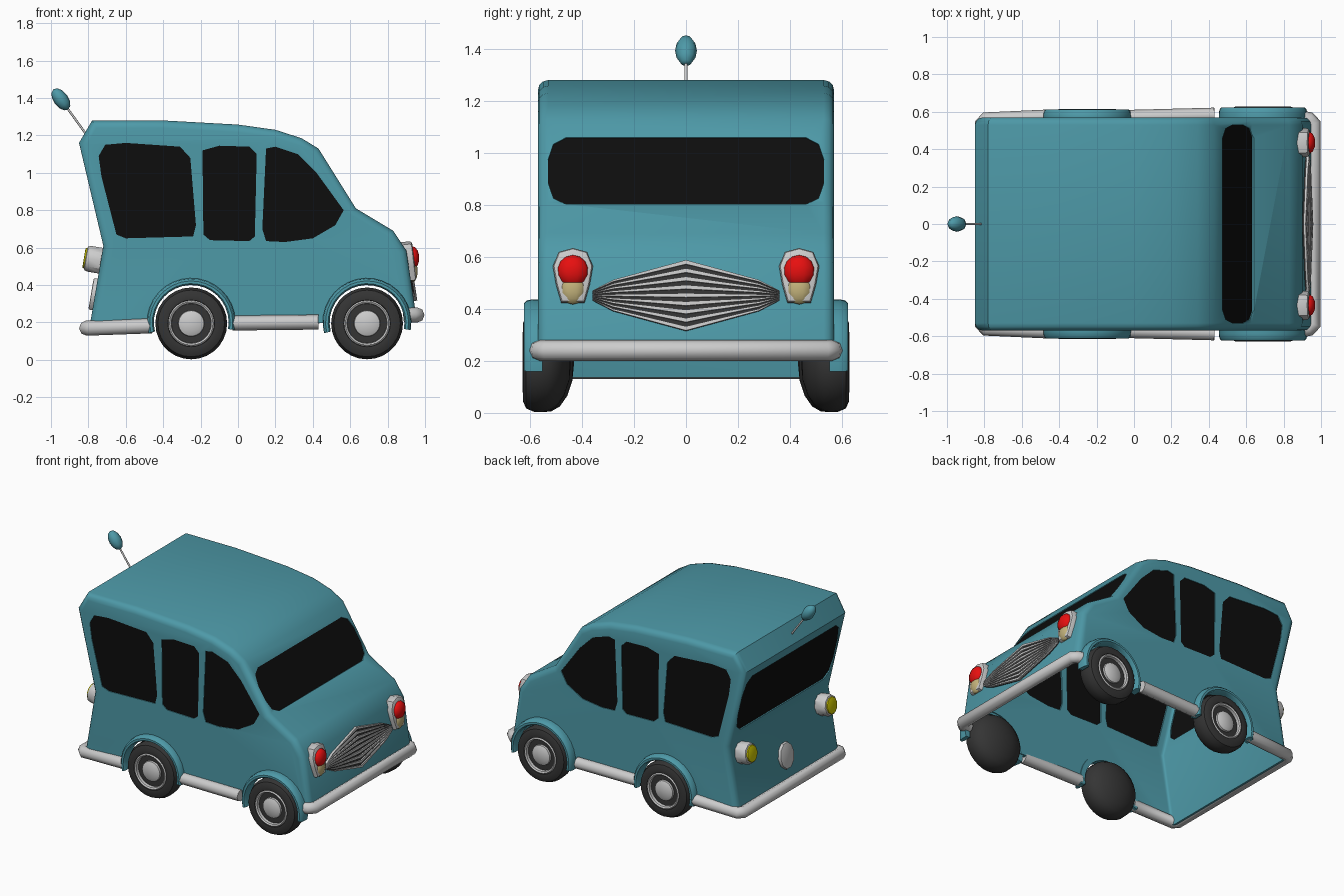
import bpy, bmesh, math
from mathutils import Vector, Matrix

if "Cube" in bpy.data.objects:
    bpy.data.objects.remove(bpy.data.objects["Cube"])


def material(name, rgb):
    m = bpy.data.materials.new(name)
    m.diffuse_color = (*rgb, 1)
    m.use_nodes = True
    m.node_tree.nodes["Principled BSDF"].inputs["Base Color"].default_value = m.diffuse_color
    return m


TEAL = material("teal_paint", (0.075, 0.32, 0.39))
BLACK = material("dark_glass", (0.004, 0.004, 0.004))
RUBBER = material("rubber", (0.035, 0.035, 0.035))
RED = material("red_lens", (0.8, 0.005, 0.005))
BEIGE = material("beige_lens", (0.55, 0.45, 0.2))
YELLOW = material("yellow_lens", (0.65, 0.6, 0.0))


def activate(ob):
    bpy.ops.object.select_all(action='DESELECT')
    ob.select_set(True)
    bpy.context.view_layer.objects.active = ob


def smooth(ob, angle=35):
    activate(ob)
    bpy.ops.object.shade_smooth_by_angle(angle=math.radians(angle))


def finish(bm, name, mat=None, angle=35, recalc=True):
    bmesh.ops.remove_doubles(bm, verts=bm.verts, dist=1e-5)
    if recalc:
        bmesh.ops.recalc_face_normals(bm, faces=bm.faces)
    me = bpy.data.meshes.new(name)
    bm.to_mesh(me)
    bm.free()
    ob = bpy.data.objects.new(name, me)
    bpy.context.collection.objects.link(ob)
    if mat:
        me.materials.append(mat)
    smooth(ob, angle)
    return ob


def slab(name, pts, origin, u, v, lo, hi, mat=None, bevel=0):
    """Flat outline in the u/v plane, thickened along u x v from lo to hi."""
    o, u, v = Vector(origin), Vector(u).normalized(), Vector(v).normalized()
    n = u.cross(v)
    bm = bmesh.new()
    f = bm.faces.new([bm.verts.new(o + u * a + v * b + n * lo) for a, b in pts])
    top = bmesh.ops.extrude_face_region(bm, geom=[f])["geom"]
    bmesh.ops.translate(bm, verts=[g for g in top if isinstance(g, bmesh.types.BMVert)], vec=n * (hi - lo))
    if bevel:
        face = next(g for g in top if isinstance(g, bmesh.types.BMFace))
        bmesh.ops.bevel(bm, geom=list(face.edges), offset=bevel, segments=2, profile=0.5, affect='EDGES')
    return finish(bm, name, mat)


def lathe(name, prof, cx, cz, side, mat=None, a0=0, a1=360, n=28, closed=False):
    """Turn (radius, y) points about a y axis; partial turns get end caps."""
    bm = bmesh.new()
    full = a1 - a0 >= 360
    rings = []
    for i in range(n if full else n + 1):
        a = math.radians(a0 + (a1 - a0) * i / n)
        rings.append([bm.verts.new((cx + r * math.cos(a), y * side, cz + r * math.sin(a))) for r, y in prof])
    m = len(prof)
    for i in range(n):
        p, q = rings[i], rings[(i + 1) % len(rings)]
        for j in range(m if closed else m - 1):
            k = (j + 1) % m
            bm.faces.new((p[j], p[k], q[k], q[j]))
    if not full:
        bm.faces.new(rings[0])
        bm.faces.new(rings[-1])
    return finish(bm, name, mat)


def ball(name, loc, scale, mat, tilt=0, seg=10, rings=7):
    bm = bmesh.new()
    m = Matrix.Translation(loc) @ Matrix.Rotation(tilt, 4, 'Y') @ Matrix.Diagonal((*scale, 1))
    bmesh.ops.create_uvsphere(bm, u_segments=seg, v_segments=rings, radius=1, matrix=m)
    return finish(bm, name, mat, 60)


def tube(name, pts, radius, res=2):
    cu = bpy.data.curves.new(name, 'CURVE')
    cu.dimensions = '3D'
    cu.bevel_depth, cu.bevel_resolution, cu.use_fill_caps = radius, res, True
    sp = cu.splines.new('POLY')
    sp.points.add(len(pts) - 1)
    for p, c in zip(sp.points, pts):
        p.co = (*c, 1)
    ob = bpy.data.objects.new(name, cu)
    bpy.context.collection.objects.link(ob)
    activate(ob)
    bpy.ops.object.convert(target='MESH')
    smooth(bpy.context.object, 50)


# Body shell: side profile extruded across, long edges rounded, open underneath
W = 0.57
profile = [(-0.80, 0.14), (-0.72, 0.61), (-0.85, 1.16), (-0.78, 1.28), (-0.4, 1.28), (0.0, 1.258),
           (0.2, 1.23), (0.34, 1.185), (0.43, 1.13), (0.63, 0.81), (0.83, 0.69), (0.90, 0.585), (0.955, 0.22)]
bm = bmesh.new()
f = bm.faces.new([bm.verts.new((x, -W, z)) for x, z in profile])
g = bmesh.ops.extrude_face_region(bm, geom=[f])["geom"]
bmesh.ops.translate(bm, verts=[e for e in g if isinstance(e, bmesh.types.BMVert)], vec=(0, 2 * W, 0))
bmesh.ops.recalc_face_normals(bm, faces=bm.faces)
rim = [e for e in bm.edges if abs(e.verts[0].co.y - e.verts[1].co.y) < 0.01
       and abs(e.verts[0].co.x - e.verts[1].co.x) < 1]
bmesh.ops.bevel(bm, geom=rim, offset=0.04, segments=3, profile=0.5, affect='EDGES')
bm.normal_update()
bmesh.ops.delete(bm, geom=[f for f in bm.faces if f.normal.z < -0.9], context='FACES')
body = finish(bm, "body_shell", TEAL, recalc=False)
sol = body.modifiers.new("wall", 'SOLIDIFY')
sol.thickness, sol.offset = 0.025, -1

# Window openings with recessed panes
side_windows = {
    "rear_side": [(-0.745, 1.09), (-0.71, 1.15), (-0.60, 1.16), (-0.31, 1.14), (-0.255, 1.08), (-0.225, 0.72),
                  (-0.24, 0.66), (-0.6, 0.65), (-0.65, 0.67), (-0.73, 0.98)],
    "middle_side": [(-0.19, 1.12), (-0.1, 1.145), (0.06, 1.14), (0.1, 1.1), (0.09, 0.66), (0.06, 0.635),
                    (-0.15, 0.64), (-0.185, 0.67)],
    "front_side": [(0.15, 1.13), (0.2, 1.14), (0.32, 1.1), (0.42, 1.0), (0.565, 0.8), (0.52, 0.72),
                   (0.40, 0.65), (0.25, 0.63), (0.15, 0.635), (0.13, 0.7)]}
cutters = []
for name, pts in side_windows.items():
    cutters.append(slab(name + "_cutter", pts, (0, 0, 0), (1, 0, 0), (0, 0, 1), -0.7, 0.7))
    for s in (-1, 1):
        slab(name + "_window", pts, (0, s * (W - 0.01), 0), (1, 0, 0), (0, 0, 1), -0.005, 0.005, BLACK)


def rounded(w, h):
    return [(sx * a, b) for sx, order in ((1, 1), (-1, -1))
            for a, b in [(w - 0.07, -h), (w - 0.02, -h * 0.8), (w, -h * 0.35),
                         (w, h * 0.35), (w - 0.02, h * 0.8), (w - 0.07, h)][::order]]


for name, org, u, v, h in (("windshield", (0.555, 0, 0.93), (0, 1, 0), (-0.2, 0, 0.32), 0.153),
                           ("rear_window", (-0.7859, 0, 0.90), (0, -1, 0), (-0.13, 0, 0.55), 0.205)):
    cutters.append(slab(name + "_cutter", rounded(0.53, h), org, u, v, -0.08, 0.08))
    slab(name, rounded(0.53, h), org, u, v, -0.015, -0.005, BLACK)

# Wheel wells
WHEELS = ((-0.25, 0.0, "rear"), (0.69, 0.012, "front"))
for x, dy, name in WHEELS:
    cutters.append(lathe(name + "_well_cutter", [(0, -0.8), (0.215, -0.8), (0.215, 0.8), (0, 0.8)], x, 0.2, 1))
for c in cutters:
    b = body.modifiers.new(c.name, 'BOOLEAN')
    b.object, b.operation, b.solver = c, 'DIFFERENCE', 'EXACT'
activate(body)
for m in list(body.modifiers):
    bpy.ops.object.modifier_apply(modifier=m.name)
for c in cutters:
    bpy.data.objects.remove(c)
smooth(body, 35)

# Wheels and arches
for x, dy, name in WHEELS:
    for s in (-1, 1):
        tire = [(0, 0.43), (0.07, 0.437), (0.13, 0.457), (0.17, 0.485), (0.19, 0.52), (0.192, 0.57),
                (0.178, 0.603), (0.15, 0.615), (0.125, 0.612), (0.12, 0.59), (0, 0.59)]
        lathe(name + "_tire", [(r, y + dy) for r, y in tire], x, 0.195, s, RUBBER)
        ring = [(0.105, 0.585), (0.107, 0.61), (0.116, 0.616), (0.123, 0.61), (0.123, 0.585)]
        lathe(name + "_wheel_ring", [(r, y + dy) for r, y in ring], x, 0.195, s, closed=True)
        cap = [(0, 0.58), (0.072, 0.58), (0.068, 0.602), (0.045, 0.613), (0, 0.616)]
        lathe(name + "_hubcap", [(r, y + dy) for r, y in cap], x, 0.195, s)
        arch = [(0.2, 0.54), (0.2, 0.6), (0.208, 0.612), (0.222, 0.612), (0.233, 0.6), (0.237, 0.575), (0.237, 0.54)]
        lathe(name + "_wheel_arch", [(r, y + dy) for r, y in arch], x, 0.2, s, TEAL, -10, 194, 18, True)

# Bumpers and sills
half = [(0.89, 0.568, 0.24), (0.935, 0.56, 0.24), (0.96, 0.535, 0.24)]
tube("front_bumper", half + [(x, -y, z) for x, y, z in half[::-1]], 0.04)
half = [(-0.46, 0.572, 0.182), (-0.79, 0.56, 0.17), (-0.812, 0.535, 0.17)]
tube("rear_bumper", half + [(x, -y, z) for x, y, z in half[::-1]], 0.04)
for s in (-1, 1):
    tube("side_sill", [(-0.03, s * 0.57, 0.197), (0.43, s * 0.582, 0.202)], 0.04)

# Lamps
nrm = Vector((-0.47, 0, 0.08)).normalized()
for s in (-1, 1):
    outline = [(-0.045, -0.1), (0.045, -0.1), (0.065, -0.03), (0.077, 0.04), (0.055, 0.095),
               (0, 0.11), (-0.055, 0.095), (-0.077, 0.04), (-0.065, -0.03)]
    slab("headlight_housing", outline, (0.905, s * 0.435, 0.522), (0, 1, 0), (-0.12, 0, 1), -0.03, 0.038, None, 0.015)
    ball("headlight_lens", (0.933, s * 0.435, 0.545), (0.038, 0.062, 0.062), RED)
    ball("indicator_lens", (0.936, s * 0.435, 0.475), (0.026, 0.05, 0.058), BEIGE)
    octagon = [(math.cos(a * math.pi / 5), math.sin(a * math.pi / 5)) for a in range(10)]
    base = Vector((-0.733, s * 0.44, 0.53))
    slab("tail_light_housing", [(a * 0.07, b * 0.073) for a, b in octagon], base, (0, -1, 0),
         (0.08, 0, 0.47), -0.02, 0.085, None, 0.02)
    slab("tail_light_lens", [(a * 0.055, b * 0.058) for a, b in octagon], base, (0, -1, 0),
         (0.08, 0, 0.47), 0.07, 0.092, YELLOW, 0.006)

# Rear plate
slab("rear_plate", [(a * 0.075, b * 0.09) for a, b in octagon], (-0.764, 0, 0.35), (0, -1, 0),
     (0.08, 0, 0.47), -0.005, 0.022, None, 0.008)

# Grille: dark backing with light bars fanning out from each end
stations = [(-0.36, 0.018), (-0.28, 0.06), (0, 0.137), (0.28, 0.06), (0.36, 0.018)]


def band(lo, hi):
    return [(y, lo * h) for y, h in stations] + [(y, hi * h) for y, h in stations[::-1]]


frame = ((0.9205, 0, 0.45), (0, 1, 0), (-0.055, 0, 0.365))
slab("grille_backing", band(-1, 1), *frame, -0.005, 0.008, RUBBER)
for i in range(0, 17, 2):
    slab("grille_bar", band(-1 + 2 * i / 17, -1 + 2 * (i + 1) / 17), *frame, 0.0, 0.018)

# Antenna
tube("antenna_rod", [(-0.80, 0, 1.19), (-0.93, 0, 1.37)], 0.006)
ball("antenna_tip", (-0.947, 0, 1.393), (0.04, 0.042, 0.067), TEAL, math.radians(-36), 8, 6)
